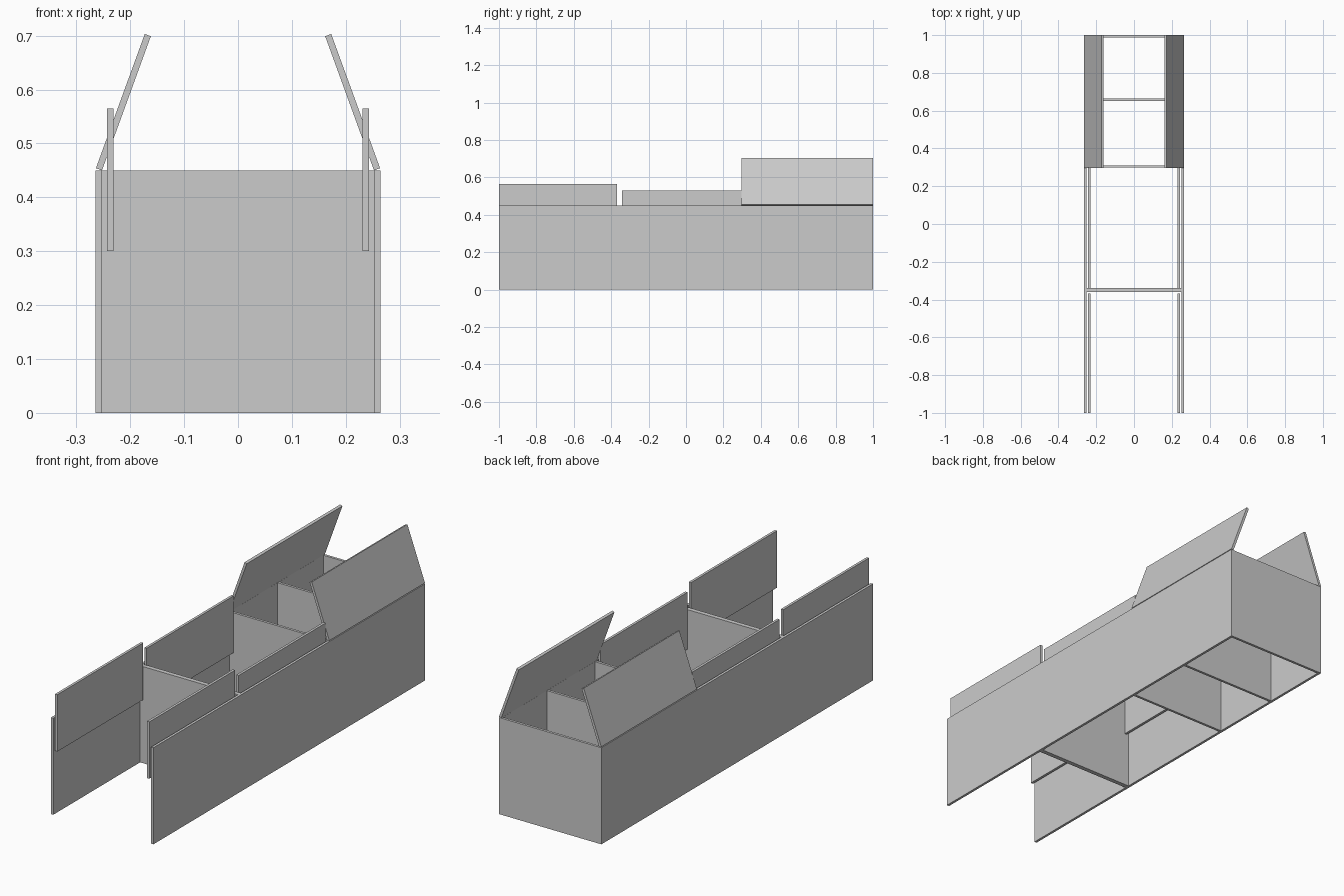
import bpy, math

cube = bpy.data.objects.get("Cube")
if cube:
    bpy.data.objects.remove(cube, do_unlink=True)

grey = bpy.data.materials.new("plain_grey")
grey.use_nodes = True
grey.diffuse_color = (0.6, 0.6, 0.6, 1)
grey.node_tree.nodes["Principled BSDF"].inputs["Base Color"].default_value = (0.6, 0.6, 0.6, 1)

HALF_WIDTH = 0.264
BOARD = 0.012
WALL_HEIGHT = 0.45
FLAP_HEIGHT = 0.265
INNER = HALF_WIDTH - BOARD


def board(name, size, centre, tilt=0):
    """A flat board, optionally tilted about the long axis."""
    bpy.ops.mesh.primitive_cube_add(size=1, location=centre, rotation=(0, tilt, 0))
    ob = bpy.context.object
    ob.name = name
    ob.scale = size
    bpy.ops.object.transform_apply(location=False, rotation=False, scale=True)
    ob.data.materials.append(grey)
    return ob


# Cross boards: the thick divider, two thin dividers and the back wall
for name, y, thick in (("front_divider", -0.35, 0.021), ("middle_divider", 0.305, BOARD),
                       ("rear_divider", 0.658, BOARD), ("back_wall", 1 - BOARD / 2, BOARD)):
    board(name, (2 * INNER, thick, WALL_HEIGHT), (0, y, WALL_HEIGHT / 2))

for side, label in ((1, "left"), (-1, "right")):
    # Long outer wall
    board(label + "_wall", (BOARD, 2, WALL_HEIGHT),
          (side * (HALF_WIDTH - BOARD / 2), 0, WALL_HEIGHT / 2))

    # Upright sliding panels just inside the wall
    for part, y0, y1, top in (("front_panel", -1, -0.368, 0.565),
                              ("middle_panel", -0.342, 0.298, 0.53)):
        board(f"{label}_{part}", (BOARD, y1 - y0, FLAP_HEIGHT),
              (side * 0.237, (y0 + y1) / 2, top - FLAP_HEIGHT / 2))

    # Flap leaning inward from the top of the wall
    lean = math.radians(20)
    half = FLAP_HEIGHT / 2
    board(label + "_leaning_flap", (BOARD, 0.704, FLAP_HEIGHT),
          (side * (0.258 - half * math.sin(lean)), 0.648,
           WALL_HEIGHT + 0.002 + half * math.cos(lean)), -side * lean)
